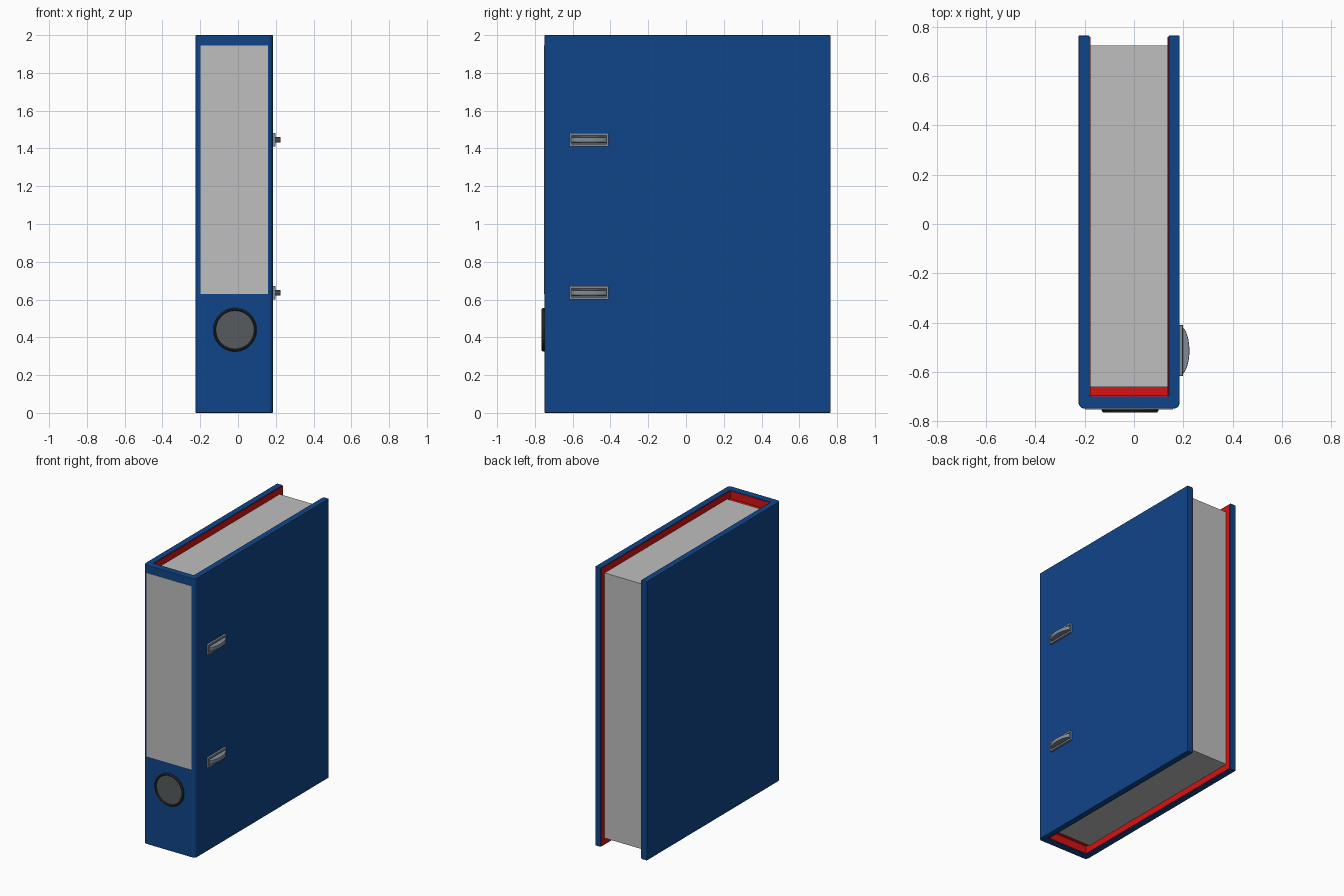
import bpy, bmesh, math
from mathutils import Matrix

if "Cube" in bpy.data.objects:
    bpy.data.objects.remove(bpy.data.objects["Cube"])

CX = -0.02  # centre of the binder body (the clips stick out to the right)


def material(name, rgb):
    m = bpy.data.materials.new(name)
    m.diffuse_color = (*rgb, 1)
    m.use_nodes = True
    m.node_tree.nodes["Principled BSDF"].inputs["Base Color"].default_value = m.diffuse_color
    return m


BLUE = material("binder blue", (0.005, 0.059, 0.25))
RED = material("lining red", (0.68, 0.006, 0.006))
PAPER = material("paper grey", (0.52, 0.52, 0.52))
STEEL = material("clip steel", (0.22, 0.26, 0.31))
DARK = material("ring black", (0.025, 0.028, 0.03))
HOLE = material("finger hole grey", (0.095, 0.105, 0.11))


def finish(bm, name, mat, bevel=0.0):
    bmesh.ops.recalc_face_normals(bm, faces=bm.faces)
    me = bpy.data.meshes.new(name)
    bm.to_mesh(me)
    bm.free()
    me.materials.append(mat)
    ob = bpy.data.objects.new(name, me)
    bpy.context.collection.objects.link(ob)
    if bevel:
        mod = ob.modifiers.new("soft edges", 'BEVEL')
        mod.width, mod.segments = bevel, 2
        mod.limit_method, mod.angle_limit = 'ANGLE', math.radians(50)
    return ob


def box(name, x, y, z, mat, bevel=0.0):
    bm = bmesh.new()
    bmesh.ops.create_cube(bm, size=1)
    for v in bm.verts:
        v.co = [lo + (c + 0.5) * (hi - lo) for c, (lo, hi) in zip(v.co, (x, y, z))]
    return finish(bm, name, mat, bevel)


def extrude(name, points, z0, z1, mat, bevel=0.0):
    bm = bmesh.new()
    f = bm.faces.new([bm.verts.new((px, py, z0)) for px, py in points])
    new = bmesh.ops.extrude_face_region(bm, geom=[f])["geom"]
    bmesh.ops.translate(bm, vec=(0, 0, z1 - z0),
                        verts=[g for g in new if isinstance(g, bmesh.types.BMVert)])
    return finish(bm, name, mat, bevel)


# Cover: U-shaped section with rounded spine corners
r = 0.025
half = [(0.16, -0.70), (0.16, 0.765), (0.205, 0.765)]
half += [(0.18 + r * math.cos(a), -0.725 - r * math.sin(a))
         for a in [math.radians(15 * i) for i in range(7)]]
section = [(CX + px, py) for px, py in half]
section += [(CX - px, py) for px, py in reversed(half)]
extrude("cover", section, 0, 2, BLUE, 0.004)

# Red lining on both covers and the spine
for side, label in ((-1, "left"), (1, "right")):
    xs = sorted((CX + side * 0.1605, CX + side * 0.157))
    box(label + "_lining", xs, (-0.70, 0.76), (0.006, 1.994), RED)
box("spine_lining", (CX - 0.157, CX + 0.157), (-0.7005, -0.697), (0.006, 1.994), RED)
box("spine_filler", (CX - 0.157, CX + 0.157), (-0.699, -0.661), (0.06, 1.94), RED)

# Paper block
box("paper_stack", (CX - 0.157, CX + 0.157), (-0.662, 0.725), (0.05, 1.95), PAPER)

# Spine label
box("spine_label", (CX - 0.178, CX + 0.178), (-0.753, -0.749), (0.63, 1.945), PAPER)

# Finger hole: dark disc inside a rounded ring
TURN = Matrix.Translation((CX + 0.004, 0, 0.44)) @ Matrix.Rotation(math.pi / 2, 4, 'X')
N = 48
bm = bmesh.new()
ring_section = [(0.115, 0.745), (0.115, 0.758), (0.110, 0.765), (0.105, 0.765),
                (0.101, 0.760), (0.101, 0.745)]
loops = [[bm.verts.new((rad * math.cos(2 * math.pi * i / N),
                        rad * math.sin(2 * math.pi * i / N), h))
          for i in range(N)] for rad, h in ring_section]
for k, a in enumerate(loops):
    b = loops[(k + 1) % len(loops)]
    for i in range(N):
        j = (i + 1) % N
        bm.faces.new((a[i], a[j], b[j], b[i]))
bmesh.ops.transform(bm, matrix=TURN, verts=bm.verts)
ring = finish(bm, "finger_ring", DARK)
bpy.context.view_layer.objects.active = ring
ring.select_set(True)
bpy.ops.object.shade_smooth_by_angle(angle=math.radians(30))
bm = bmesh.new()
bmesh.ops.create_cone(bm, cap_ends=True, segments=N, radius1=0.102, radius2=0.102, depth=0.008,
                      matrix=TURN @ Matrix.Translation((0, 0, 0.751)))
finish(bm, "finger_hole", HOLE)

# Two metal clips on the right cover: frame, dark slot and curved ring end
Y0, Y1 = -0.618, -0.410
for name, zc in (("lower", 0.636), ("upper", 1.446)):
    for s, edge in ((-1, "bottom"), (1, "top")):
        zs = sorted((zc + s * 0.022, zc + s * 0.037))
        box(f"{name}_clip_{edge}_rail", (0.18, 0.199), (Y0, Y1), zs, STEEL, 0.004)
    for ya, yb, edge in ((Y0, Y0 + 0.012, "front"), (Y1 - 0.012, Y1, "back")):
        box(f"{name}_clip_{edge}_rail", (0.18, 0.199), (ya, yb), (zc - 0.03, zc + 0.03), STEEL, 0.003)
    box(f"{name}_clip_slot", (0.18, 0.188), (Y0 + 0.005, Y1 - 0.005),
        (zc - 0.03, zc + 0.03), HOLE)
    arc = [(0.184 + 0.041 * math.sin(t), (Y0 + Y1) / 2 - 0.101 * math.cos(t))
           for t in [math.pi * i / 20 for i in range(21)]]
    extrude(f"{name}_clip_ring", arc, zc - 0.014, zc + 0.014, STEEL, 0.003)
